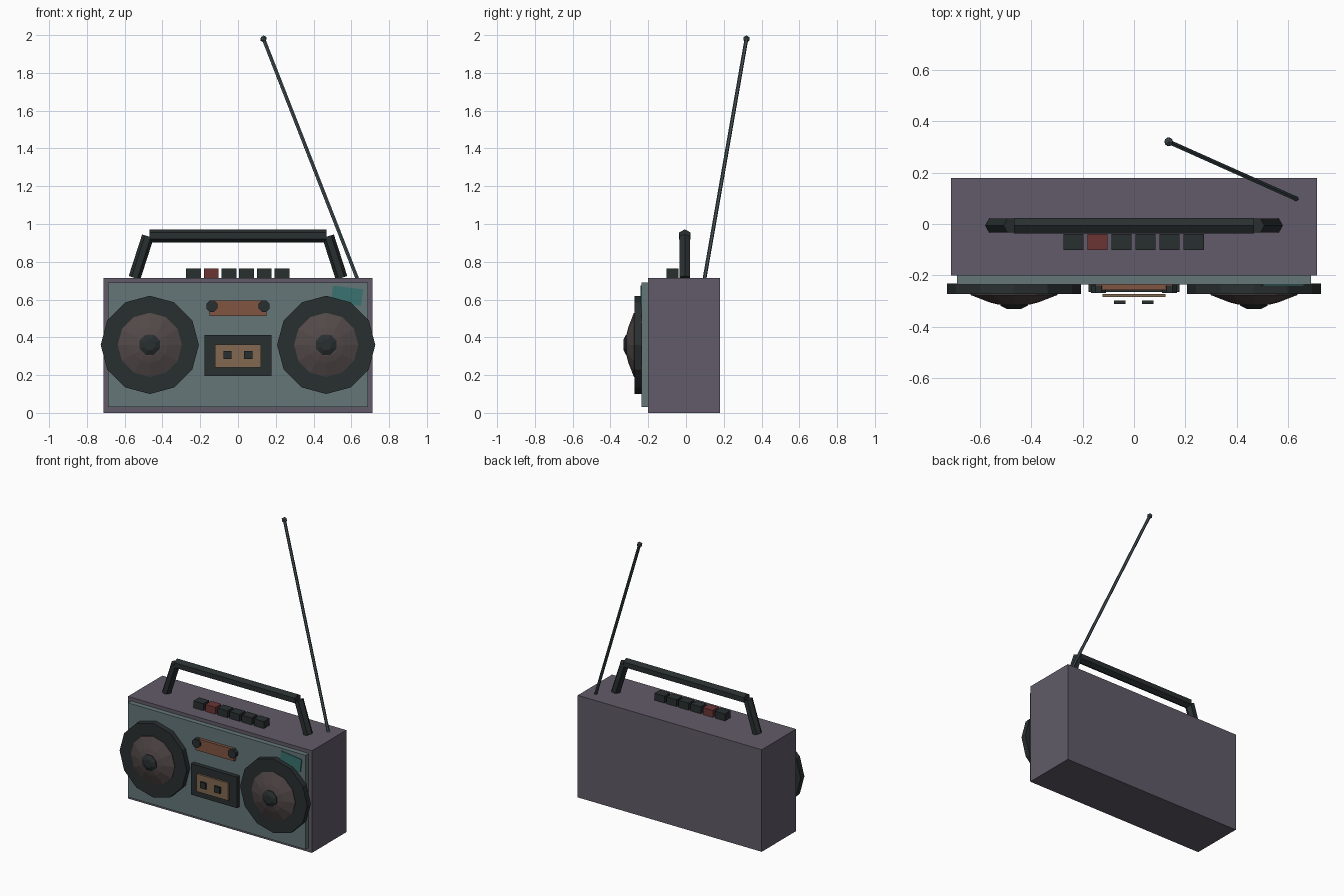
import bpy, bmesh
from math import pi, sin, cos, radians
from mathutils import Vector, Matrix

if "Cube" in bpy.data.objects:
    bpy.data.objects.remove(bpy.data.objects["Cube"])


def material(name, rgb):
    m = bpy.data.materials.new(name)
    m.diffuse_color = (*rgb, 1)
    m.use_nodes = True
    m.node_tree.nodes["Principled BSDF"].inputs["Base Color"].default_value = m.diffuse_color
    return m


SHELL = material("shell_purple_grey", (0.12, 0.105, 0.14))
PANEL = material("panel_blue_grey", (0.13, 0.18, 0.19))
DARK = material("dark_plastic", (0.022, 0.028, 0.029))
CONE = material("speaker_brown", (0.085, 0.065, 0.065))
ORANGE = material("dial_orange", (0.22, 0.09, 0.055))
TAN = material("cassette_tan", (0.22, 0.14, 0.08))
RED = material("record_red", (0.15, 0.035, 0.035))
TEAL = material("sticker_teal", (0.04, 0.17, 0.16))
METAL = material("antenna_metal", (0.06, 0.085, 0.095))


def finish(name, bm, mat):
    bmesh.ops.recalc_face_normals(bm, faces=bm.faces)
    me = bpy.data.meshes.new(name)
    bm.to_mesh(me)
    bm.free()
    me.materials.append(mat)
    ob = bpy.data.objects.new(name, me)
    bpy.context.collection.objects.link(ob)
    return ob


def box(name, x, y, z, mat):
    """Box from (min, max) ranges on each axis."""
    bm = bmesh.new()
    bmesh.ops.create_cube(bm, size=1)
    for v in bm.verts:
        v.co = [(r[0] + r[1]) / 2 + c * (r[1] - r[0]) for r, c in zip((x, y, z), v.co)]
    return finish(name, bm, mat)


def lathe(name, x, z, profile, sides, mat, turn=0.0):
    """Stack of rings (radius, y) around a front-facing axis, capped at both ends."""
    bm = bmesh.new()
    rings = []
    for r, y in profile:
        angles = [turn + 2 * pi * i / sides for i in range(sides)]
        rings.append([bm.verts.new((x + r * cos(a), y, z + r * sin(a))) for a in angles])
    for a, b in zip(rings, rings[1:]):
        for i in range(sides):
            j = (i + 1) % sides
            bm.faces.new((a[i], a[j], b[j], b[i]))
    bm.faces.new(rings[0])
    bm.faces.new(rings[-1])
    return finish(name, bm, mat)


def rod(name, start, end, radius, sides, mat):
    start, end = Vector(start), Vector(end)
    d = end - start
    bm = bmesh.new()
    bmesh.ops.create_cone(bm, cap_ends=True, segments=sides, radius1=radius,
                          radius2=radius, depth=d.length)
    turn = d.to_track_quat('Z', 'Y').to_matrix().to_4x4()
    bm.transform(Matrix.Translation((start + end) / 2) @ turn)
    return finish(name, bm, mat)


# Case and raised front panel
box("case", (-0.713, 0.713), (-0.2, 0.18), (0, 0.715), SHELL)
box("front_panel", (-0.688, 0.688), (-0.235, -0.195), (0.03, 0.69), PANEL)

# Speakers: rim, domed cone, centre cap
for side, s in (("left", -1), ("right", 1)):
    x, z = s * 0.467, 0.36
    lathe(side + "_speaker_rim", x, z, [(0.26, -0.232), (0.26, -0.272)], 12, DARK)
    lathe(side + "_speaker_cone", x, z,
          [(0.17, -0.262), (0.17, -0.276), (0.095, -0.305), (0.06, -0.314)], 12, CONE)
    lathe(side + "_speaker_cap", x, z,
          [(0.058, -0.305), (0.058, -0.318), (0.03, -0.331)], 8, DARK, pi / 8)

# Cassette deck with tape and two hubs
box("cassette_door", (-0.178, 0.178), (-0.265, -0.232), (0.195, 0.412), DARK)
box("cassette_tape", (-0.123, 0.123), (-0.285, -0.272), (0.24, 0.363), TAN)
for side, x in (("left", -0.056), ("right", 0.054)):
    box(side + "_tape_hub", (x - 0.022, x + 0.022), (-0.311, -0.298), (0.285, 0.328), DARK)

# Tuning dial and knobs
box("tuning_dial", (-0.15, 0.15), (-0.256, -0.232), (0.512, 0.594), ORANGE)
for side, x in (("left", -0.138), ("right", 0.138)):
    lathe(side + "_knob", x, 0.565, [(0.032, -0.24), (0.032, -0.268)], 8, DARK, pi / 8)

# Tilted corner sticker
sticker = box("sticker", (-0.08, 0.08), (-0.242, -0.232), (-0.044, 0.044), TEAL)
sticker.data.transform(Matrix.Translation((0.577, 0, 0.62)) @ Matrix.Rotation(radians(7), 4, 'Y'))

# Row of push buttons, the second one red
for i in range(6):
    x = -0.235 + i * 0.0935
    box(f"button_{i + 1}", (x - 0.039, x + 0.039), (-0.102, -0.039), (0.7, 0.764),
        RED if i == 1 else DARK)

# Carry handle
rod("handle_bar", (-0.468, -0.006, 0.937), (0.468, -0.006, 0.937), 0.035, 6, DARK)
for side, s in (("left", -1), ("right", 1)):
    rod(side + "_handle_arm", (s * 0.548, -0.006, 0.715), (s * 0.477, -0.006, 0.935),
        0.032, 6, DARK)

# Telescopic antenna with tip
base, top = Vector((0.632, 0.098, 0.71)), Vector((0.135, 0.32, 1.98))
rod("antenna", base, top, 0.01, 6, METAL)
bm = bmesh.new()
bmesh.ops.create_icosphere(bm, subdivisions=1, radius=0.019)
bm.transform(Matrix.Translation(top))
finish("antenna_tip", bm, METAL)
